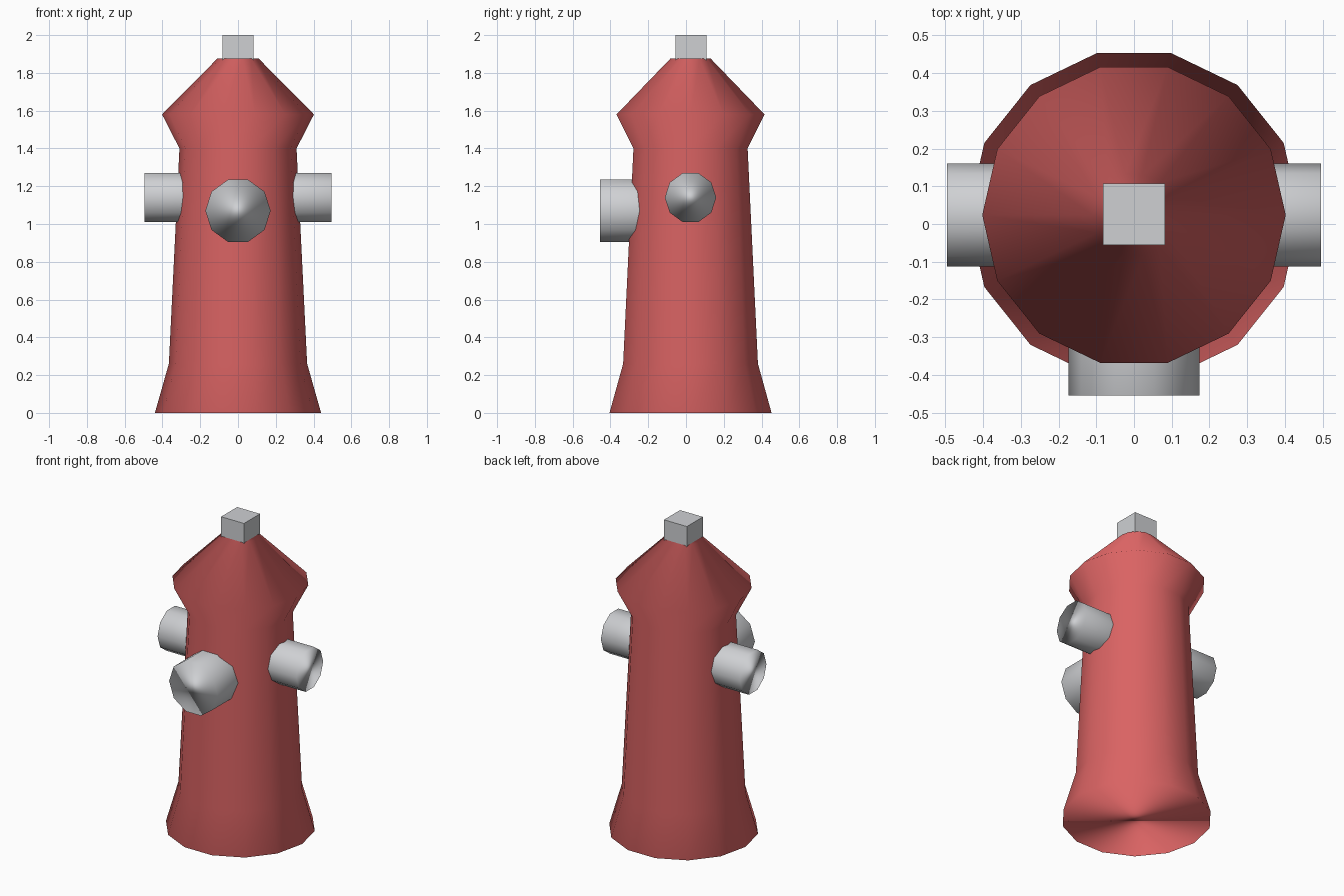
import bpy
import bmesh
from math import cos, sin, tau
from mathutils import Vector

if "Cube" in bpy.data.objects:
    bpy.data.objects.remove(bpy.data.objects["Cube"], do_unlink=True)

AXIS_Y = 0.024  # the barrel's centre line


def make_material(name, colour):
    mat = bpy.data.materials.new(name)
    mat.use_nodes = True
    mat.diffuse_color = (*colour, 1)
    mat.node_tree.nodes["Principled BSDF"].inputs["Base Color"].default_value = (*colour, 1)
    return mat


red = make_material("red paint", (0.70, 0.125, 0.125))
grey = make_material("light grey metal", (0.62, 0.63, 0.65))


def add_object(name, bm, mat):
    bmesh.ops.recalc_face_normals(bm, faces=bm.faces)
    mesh = bpy.data.meshes.new(name)
    bm.to_mesh(mesh)
    bm.free()
    mesh.materials.append(mat)
    obj = bpy.data.objects.new(name, mesh)
    bpy.context.collection.objects.link(obj)
    return obj


def turned(name, profile, sides, origin, u, v, mat, end_tilt):
    """Closed solid turned about the axis u x v from (radius, distance) pairs."""
    origin, u, v = Vector(origin), Vector(u), Vector(v)
    axis = u.cross(v)
    bm = bmesh.new()
    rings, normals = [], []
    for row, (radius, dist) in enumerate(profile):
        tilt = end_tilt * ((row == len(profile) - 1) - (row == 0))
        ring = []
        for i in range(sides):
            out = u * cos(tau * i / sides) + v * sin(tau * i / sides)
            ring.append(bm.verts.new(origin + out * radius + axis * dist))
            normals.append((out + axis * tilt).normalized())
        rings.append(ring)
    for low, high in zip(rings, rings[1:]):
        for i in range(sides):
            j = (i + 1) % sides
            bm.faces.new((low[i], low[j], high[j], high[i]))
    bm.faces.new(rings[0])
    bm.faces.new(rings[-1])
    for face in bm.faces:
        face.smooth = True
    obj = add_object(name, bm, mat)
    # Soft shading that wraps round the axis, including over the end caps
    obj.data.normals_split_custom_set_from_vertices(normals)
    return obj


# Barrel with flared foot and conical bonnet
turned("hydrant_body",
       [(0.44, 0), (0.366, 0.26), (0.31, 1.40), (0.402, 1.58), (0.11, 1.875)],
       14, (0, AXIS_Y, 0), (1, 0, 0), (0, 1, 0), red, 0.1)

# Large front outlet
turned("front_outlet", [(0.173, 0.1), (0.173, 0.454)], 10,
       (0, 0, 1.07), (1, 0, 0), (0, 0, 1), grey, 0.25)

# Small outlets on both sides
for side, s in (("left", 1), ("right", -1)):
    turned(side + "_outlet", [(0.136, 0.1), (0.136, 0.495)], 10,
           (0, AXIS_Y, 1.14), (0, s, 0), (0, 0, 1), grey, 0.25)

# Square operating nut on top
bm = bmesh.new()
bmesh.ops.create_cube(bm, size=1)
bmesh.ops.scale(bm, vec=(0.163, 0.163, 0.16), verts=bm.verts)
bmesh.ops.translate(bm, vec=(0, AXIS_Y + 0.002, 1.92), verts=bm.verts)
add_object("top_nut", bm, grey)
